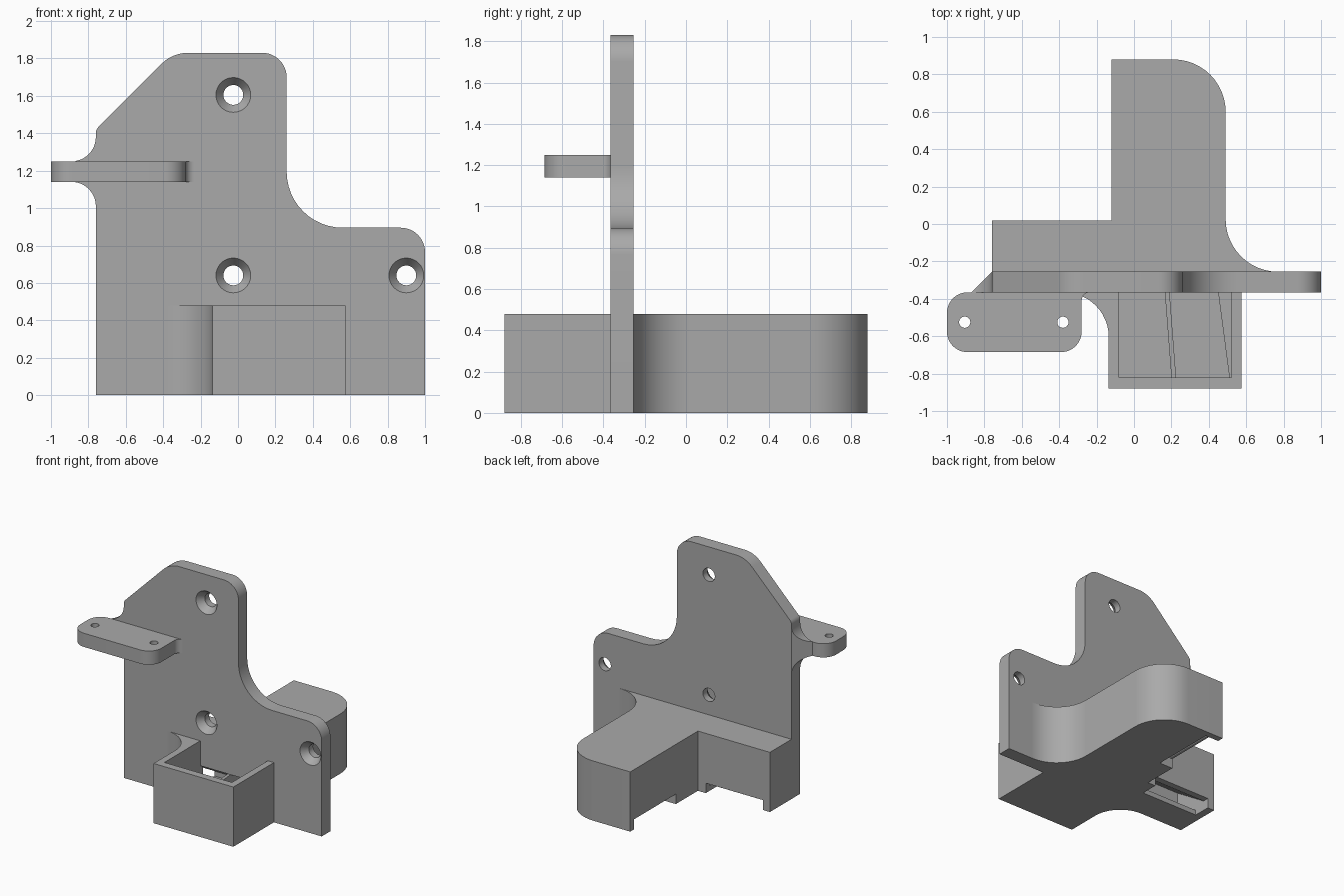
import bpy, bmesh, math
from mathutils import Vector

if "Cube" in bpy.data.objects:
    bpy.data.objects.remove(bpy.data.objects["Cube"])

grey = bpy.data.materials.new("plain_grey")
grey.use_nodes = True
grey.diffuse_color = (0.4, 0.4, 0.4, 1)
grey.node_tree.nodes["Principled BSDF"].inputs["Base Color"].default_value = (0.4, 0.4, 0.4, 1)


def rounded(corners, steps=12):
    """Outline from (u, v) corners, or (u, v, radius) corners that get an arc."""
    out = []
    for i, c in enumerate(corners):
        p = Vector(c[:2])
        if len(c) == 2:
            out.append(p)
            continue
        a = (Vector(corners[i - 1][:2]) - p).normalized()
        b = (Vector(corners[(i + 1) % len(corners)][:2]) - p).normalized()
        half = a.angle(b) / 2
        centre = p + (a + b).normalized() * c[2] / math.sin(half)
        start = p + a * c[2] / math.tan(half) - centre
        end = p + b * c[2] / math.tan(half) - centre
        sweep = math.atan2(start.x * end.y - start.y * end.x, start.dot(end))
        for k in range(steps + 1):
            t = sweep * k / steps
            out.append(centre + Vector((start.x * math.cos(t) - start.y * math.sin(t),
                                        start.x * math.sin(t) + start.y * math.cos(t))))
    return out


def finish(bm, name):
    bmesh.ops.recalc_face_normals(bm, faces=bm.faces)
    mesh = bpy.data.meshes.new(name)
    bm.to_mesh(mesh)
    bm.free()
    mesh.materials.append(grey)
    ob = bpy.data.objects.new(name, mesh)
    bpy.context.collection.objects.link(ob)
    return ob


def prism(name, corners, lo, hi, axis="z"):
    """Extrude an outline along the given axis."""
    place = {"x": lambda u, v, w: (w, u, v),
             "y": lambda u, v, w: (u, w, v),
             "z": lambda u, v, w: (u, v, w)}[axis]
    bm = bmesh.new()
    face = bm.faces.new([bm.verts.new(place(p.x, p.y, lo)) for p in rounded(corners)])
    new = bmesh.ops.extrude_face_region(bm, geom=[face])["geom"]
    bmesh.ops.translate(bm, vec=place(0, 0, hi - lo),
                        verts=[g for g in new if isinstance(g, bmesh.types.BMVert)])
    return finish(bm, name)


def box(name, x, y, z):
    return prism(name, [(x[0], y[0]), (x[1], y[0]), (x[1], y[1]), (x[0], y[1])], *z)


def lathe(name, rings, x, other, axis, sides=32):
    """Solid of revolution from (radius, position) rings along y or z."""
    bm = bmesh.new()
    loops = []
    for r, w in rings:
        loop = []
        for k in range(sides):
            t = 2 * math.pi * k / sides
            u, v = x + r * math.cos(t), other + r * math.sin(t)
            loop.append(bm.verts.new((u, w, v) if axis == "y" else (u, v, w)))
        loops.append(loop)
    for a, b in zip(loops, loops[1:]):
        for k in range(sides):
            n = (k + 1) % sides
            bm.faces.new((a[k], a[n], b[n], b[k]))
    bm.faces.new(loops[0])
    bm.faces.new(loops[-1])
    return finish(bm, name)


def cut(ob, cutters):
    bpy.context.view_layer.objects.active = ob
    for c in cutters:
        mod = ob.modifiers.new("cut", "BOOLEAN")
        mod.operation = "DIFFERENCE"
        mod.solver = "EXACT"
        mod.object = c
        bpy.ops.object.modifier_apply(modifier=mod.name)


FRONT, BACK, TOP = -0.365, -0.255, 0.48
FLOOR, ROOF = 0.04, 0.28

# Main parts
plate = prism("mounting_plate", [
    (-0.76, 0), (-0.76, 1.14, 0.13), (-0.89, 1.14), (-0.89, 1.25), (-0.76, 1.25, 0.13),
    (-0.76, 1.42, 0.05), (-0.35, 1.83, 0.2), (0.26, 1.83, 0.13), (0.26, 0.895, 0.3),
    (1, 0.895, 0.13), (1, 0)], FRONT, BACK, "y")
bracket = prism("side_bracket", [
    (-1, FRONT, 0.11), (-1, -0.685, 0.11), (-0.28, -0.685, 0.11),
    (-0.28, FRONT, 0.045), (-0.234, FRONT)], 1.14, 1.25)
fan_box = prism("fan_box", [
    (-0.135, -0.88), (0.575, -0.88), (0.575, FRONT), (-0.376, FRONT),
    (-0.135, FRONT, 0.24)], 0, TOP)
duct = prism("rear_duct", [
    (-0.76, BACK), (-0.76, 0.02), (-0.12, 0.02), (-0.12, 0.88), (0.49, 0.88, 0.28),
    (0.49, BACK, 0.28), (0.771, BACK)], 0, TOP)

# Screw holes with countersinks, and the bracket holes
screws = [lathe("screw_cutter", [(0.093, FRONT - 0.01), (0.093, FRONT), (0.053, -0.31),
                                 (0.053, BACK + 0.02)], x, z, "y")
          for x, z in ((-0.025, 1.605), (-0.025, 0.64), (0.9, 0.64))]
pins = [lathe("pin_cutter", [(0.03, 1.1), (0.03, 1.3)], x, -0.525, "z")
        for x in (-0.905, -0.38)]
flare = prism("flare_cutter", [(-0.875, -0.37), (-0.75, -0.245), (-0.95, -0.2),
                               (-0.95, -0.37)], 0.9, 1.41)

# Air passages: open box, two windows, and two sloping channels with outlets
pocket = box("pocket_cutter", (-0.08, 0.52), (-0.82, FRONT + 0.01), (FLOOR, TOP + 0.1))
pocket_low = box("window_left_cutter", (-0.08, 0.165), (-0.4, -0.24), (FLOOR, ROOF))
window_right = box("window_right_cutter", (0.19, 0.45), (-0.4, 0.32), (FLOOR, ROOF))
left_channel = prism("left_channel_cutter", [
    (-0.33, FLOOR), (-0.33, ROOF), (-0.03, 0.08), (-0.03, FLOOR)], -0.7, 0.16, "x")
left_outlet = box("left_outlet_cutter", (-0.7, -0.19), (-0.12, 0.05), (-0.02, 0.08))
arm_channel = prism("arm_channel_cutter", [
    (-0.1, FLOOR), (-0.1, 0.08), (0.28, ROOF), (0.28, FLOOR)], 0.3, 0.83, "y")
arm_outlet = box("arm_outlet_cutter", (-0.15, 0), (0.3, 0.83), (-0.02, 0.08))

cut(fan_box, [pocket])
cut(plate, screws + [flare, pocket_low, window_right, left_channel])
cut(duct, [pocket_low, window_right, left_channel, left_outlet, arm_channel, arm_outlet])
cut(bracket, pins)
for c in screws + pins + [flare, pocket, pocket_low, window_right, left_channel,
                          left_outlet, arm_channel, arm_outlet]:
    bpy.data.objects.remove(c)

# Slanted guides inside the box
divider = prism("air_divider", [(0.165, FRONT), (0.2, -0.82), (0.225, -0.82),
                                (0.19, FRONT)], FLOOR, ROOF)
guide = prism("air_guide", [(0.45, FRONT), (0.51, -0.82), (0.52, -0.82),
                            (0.52, FRONT)], FLOOR, ROOF)

# Smooth the arcs, keep the edges sharp
bpy.ops.object.select_all(action="DESELECT")
for ob in (plate, bracket, fan_box, duct, divider, guide):
    ob.select_set(True)
bpy.context.view_layer.objects.active = plate
bpy.ops.object.shade_smooth_by_angle(angle=math.radians(25))
